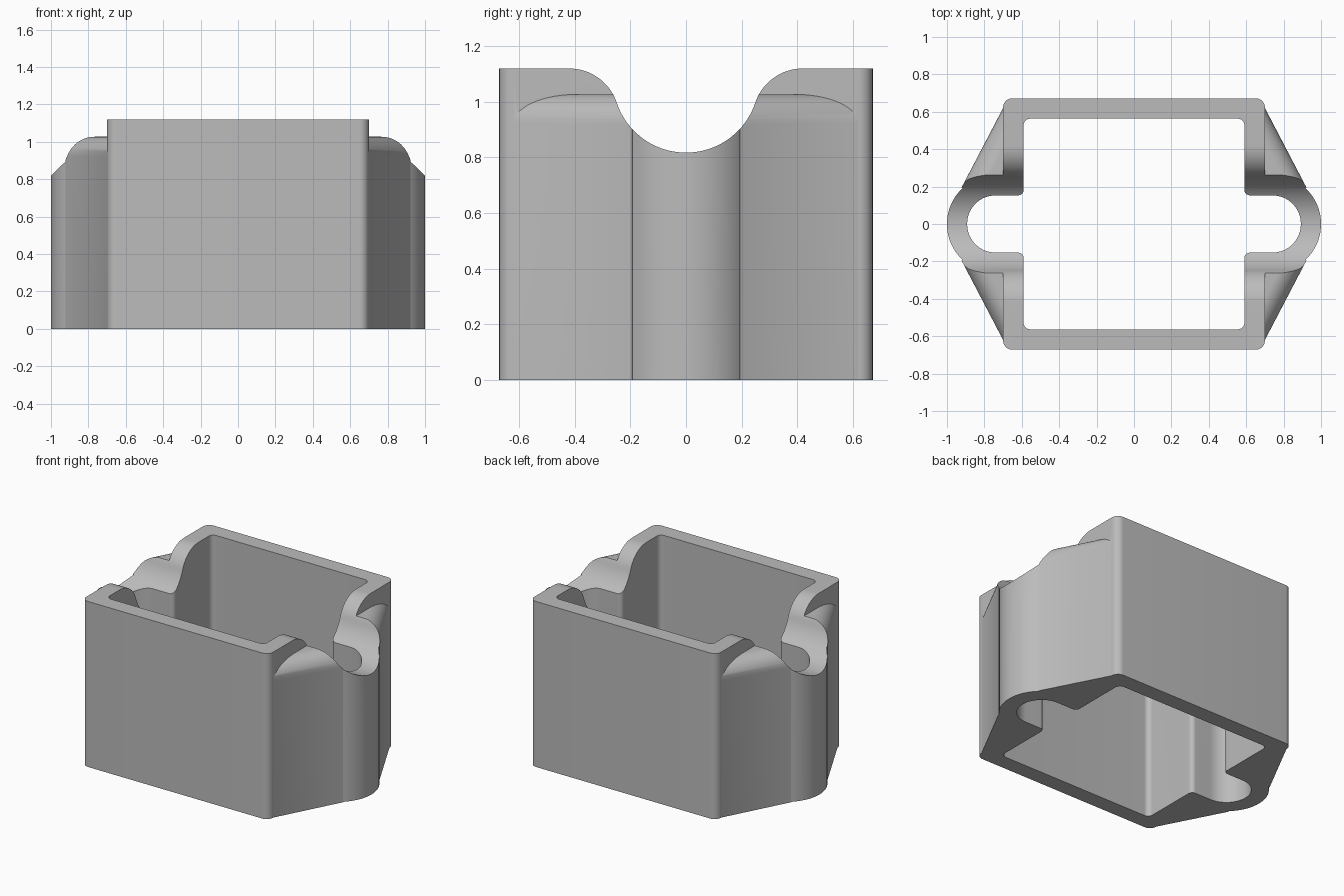
import bpy, bmesh
from math import cos, sin, pi, atan2, hypot, tan
from mathutils import Vector

if "Cube" in bpy.data.objects:
    bpy.data.objects.remove(bpy.data.objects["Cube"])

grey = bpy.data.materials.new("plain_grey")
grey.use_nodes = True
GREY = (0.5, 0.5, 0.5, 1)
grey.diffuse_color = GREY
grey.node_tree.nodes["Principled BSDF"].inputs["Base Color"].default_value = GREY


def prism(name, ring, sweep):
    """Extrude a closed ring of 3D points along a vector."""
    bm = bmesh.new()
    face = bm.faces.new([bm.verts.new(p) for p in ring])
    ext = bmesh.ops.extrude_face_region(bm, geom=[face])["geom"]
    bmesh.ops.translate(bm, vec=sweep, verts=[g for g in ext if isinstance(g, bmesh.types.BMVert)])
    bmesh.ops.recalc_face_normals(bm, faces=bm.faces)
    mesh = bpy.data.meshes.new(name)
    bm.to_mesh(mesh)
    bm.free()
    mesh.materials.append(grey)
    obj = bpy.data.objects.new(name, mesh)
    bpy.context.collection.objects.link(obj)
    return obj


def upright(name, outline, z0, z1):
    return prism(name, [(x, y, z0) for x, y in outline], (0, 0, z1 - z0))


def rounded(corners, steps=12):
    """Outline from (x, y, radius) corners."""
    out = []
    for i, (x, y, r) in enumerate(corners):
        p = Vector((x, y))
        a = (Vector(corners[i - 1][:2]) - p).normalized()
        b = (Vector(corners[(i + 1) % len(corners)][:2]) - p).normalized()
        half = a.angle(b) / 2
        centre = p + (a + b).normalized() * r / sin(half)
        start, end = p + a * r / tan(half) - centre, p + b * r / tan(half) - centre
        t0 = atan2(start.y, start.x)
        turn = (atan2(end.y, end.x) - t0 + pi) % (2 * pi) - pi
        for k in range(steps + 1):
            t = t0 + turn * k / steps
            out.append((centre.x + r * cos(t), centre.y + r * sin(t)))
    return out


def four_way(quarter):
    """Mirror a quarter outline about both axes, keeping the order."""
    half = quarter + [(x, -y, r) for x, y, r in reversed(quarter)]
    return half + [(-x, y, r) for x, y, r in reversed(half)]


def combine(target, tool, operation):
    mod = target.modifiers.new(operation, 'BOOLEAN')
    mod.operation, mod.object, mod.solver = operation, tool, 'EXACT'
    bpy.context.view_layer.objects.active = target
    bpy.ops.object.modifier_apply(modifier=mod.name)
    bpy.data.objects.remove(tool)


# Main box and the long round-ended body across it
housing = upright("housing", rounded(four_way([(0.7, 0.672, 0.05)])), 0, 1.12)
ends = upright("round_ends", rounded(four_way([(1, 0.26, 0.259)]), 24), 0, 1.03)
combine(housing, ends, 'UNION')

# Four sloping wings, each with a rounded upper edge
A, B = Vector((0.7, 0.62)), Vector((0.922, 0.195))
along = (B - A).normalized()
inward = Vector((along.y, -along.x))
R, TOP = 0.105, 1.027
section = [(0.5, 0), (0, 0)]
section += [(R - R * cos(t), TOP - R + R * sin(t)) for t in (pi / 2 * k / 12 for k in range(13))]
section += [(0.5, TOP)]
for sx in (1, -1):
    for sy in (1, -1):
        plan = [(0.65, 0.62), A, B, (0.86, 0.16), (0.65, 0.16)]
        wing = upright("wing", [(x * sx, y * sy) for x, y in plan], 0, 1.2)
        base = A - along * 0.4
        ring = [((base.x + inward.x * u) * sx, (base.y + inward.y * u) * sy, z) for u, z in section]
        bar = prism("wing_bar", ring, (along.x * sx * 1.5, along.y * sy * 1.5, 0))
        combine(wing, bar, 'INTERSECT')
        combine(housing, wing, 'UNION')

# Open cavity with a round-ended slot on each side
cavity = four_way([(0.59, 0.563, 0.035), (0.59, 0.153, 0.03), (0.892, 0.153, 0.152)])
combine(housing, upright("cavity", rounded(cavity, 16), -0.2, 1.4), 'DIFFERENCE')

# S-sided trough running across the top
cy, cz, r1, mid = 0.42, 0.94, 0.18, 1.08
r2 = hypot(cy, mid - cz) - r1
lean = atan2(mid - cz, cy)
side = [(cy, 1.4)]
for k in range(17):
    t = pi / 2 + (pi / 2 - lean) * k / 16
    side.append((cy + r1 * cos(t), cz + r1 * sin(t)))
for k in range(1, 21):
    t = -lean - (pi / 2 - lean) * k / 20
    side.append((r2 * cos(t), mid + r2 * sin(t)))
trough = side + [(-y, z) for y, z in reversed(side[:-1])]
combine(housing, prism("trough", [(-1.5, y, z) for y, z in trough], (3, 0, 0)), 'DIFFERENCE')

# Smooth shading with crisp edges
bpy.ops.object.select_all(action='DESELECT')
housing.select_set(True)
bpy.context.view_layer.objects.active = housing
bpy.ops.object.shade_smooth_by_angle(angle=pi / 6)
